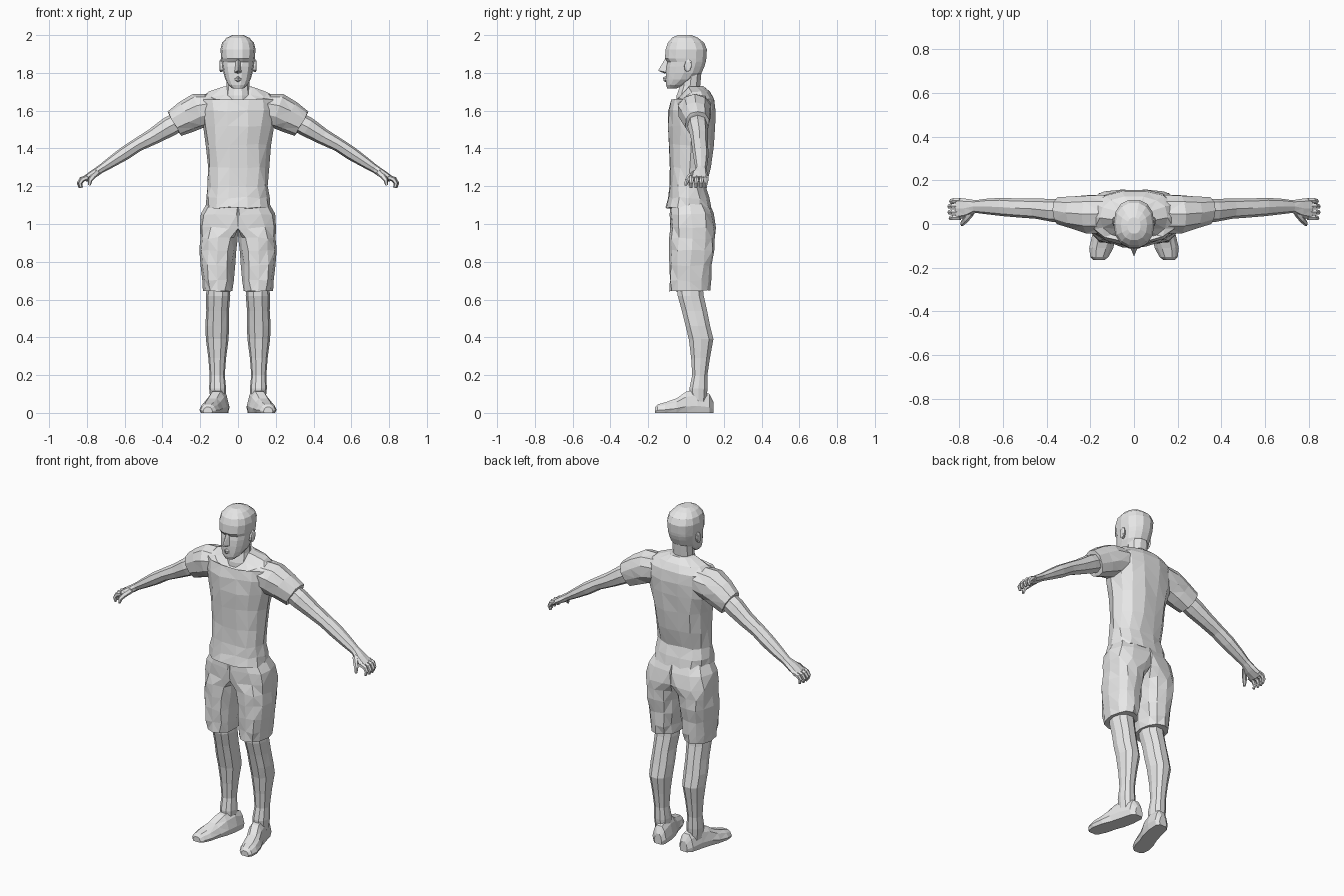
import bpy, bmesh, math, random
from mathutils import Vector

random.seed(4)
grey = bpy.data.materials.new("plain_grey")
grey.diffuse_color = (0.8, 0.8, 0.8, 1)


def finish(name, bm, mirror=False):
    bmesh.ops.remove_doubles(bm, verts=bm.verts, dist=0.0005)
    bmesh.ops.recalc_face_normals(bm, faces=bm.faces)
    bmesh.ops.triangulate(bm, faces=bm.faces)
    mesh = bpy.data.meshes.new(name)
    bm.to_mesh(mesh)
    bm.free()
    mesh.materials.append(grey)
    ob = bpy.data.objects.new(name, mesh)
    bpy.context.collection.objects.link(ob)
    if mirror:
        ob.modifiers.new("mirror", 'MIRROR').use_mirror_merge = False
    return ob


def skin(bm, rings):
    """Bridge successive closed rings of points and cap both ends."""
    loops = [[bm.verts.new(p) for p in ring] for ring in rings]
    n = len(loops[0])
    for a, b in zip(loops, loops[1:]):
        for i in range(n):
            j = (i + 1) % n
            bm.faces.new((a[i], a[j], b[j], b[i]))
    bm.faces.new(loops[0][::-1])
    bm.faces.new(loops[-1])


def oval(c, u, v, ru, rv, n=12, power=1.0, jitter=0.0):
    pts = []
    for i in range(n):
        a = 2 * math.pi * i / n
        co, si = math.cos(a), math.sin(a)
        p = (Vector(c) + Vector(u) * ru * math.copysign(abs(co) ** power, co)
             + Vector(v) * rv * math.copysign(abs(si) ** power, si))
        pts.append(p + Vector([random.uniform(-jitter, jitter) for _ in range(3)]))
    return pts


X, Y = (1, 0, 0), (0, 1, 0)


def limb(bm, sections, n=8, jitter=0.0):
    """Rings square to a path in the xz plane: x, y, z, normal radius, y radius."""
    rings = []
    for i, (x, y, z, rn, ry) in enumerate(sections):
        a = sections[max(i - 1, 0)]
        b = sections[min(i + 1, len(sections) - 1)]
        d = Vector((b[0] - a[0], 0, b[2] - a[2])).normalized()
        rings.append(oval((x, y, z), (-d.z, 0, d.x), Y, rn, ry, n, 0.9, jitter))
    skin(bm, rings)


# Shirt body with a scooped neckline: z, centre y, x radius, y radius, front drop
shirt = [(1.085, .015, .172, .122, 0), (1.14, .015, .168, .112, 0),
         (1.20, .01, .158, .1, 0), (1.30, .02, .162, .11, 0),
         (1.42, .026, .17, .12, 0), (1.52, .03, .188, .128, 0),
         (1.60, .032, .2, .128, 0), (1.66, .035, .2, .116, 0),
         (1.70, .03, .155, .098, .06), (1.728, .015, .075, .08, .09)]
bm = bmesh.new()
rings = []
for z, cy, rx, ry, drop in shirt:
    ring = oval((0, cy, z), X, Y, rx, ry, 14, 0.85, 0.005 if z < 1.65 else 0.002)
    for p in ring:
        p.z += drop * min(0, (p.y - cy) / ry)
    rings.append(ring)
skin(bm, rings)
finish("shirt", bm)

# Sleeves
bm = bmesh.new()
limb(bm, [(.13, .045, 1.61, .08, .09), (.21, .045, 1.598, .094, .09),
          (.27, .052, 1.568, .086, .077), (.338, .06, 1.53, .076, .064)], 10, 0.003)
finish("sleeve", bm, True)

# Bare arms, tapering to the wrist and widening into the palm
bm = bmesh.new()
limb(bm, [(.30, .06, 1.55, .053, .05), (.37, .062, 1.512, .053, .053),
          (.45, .07, 1.463, .043, .046), (.53, .073, 1.42, .036, .043),
          (.60, .078, 1.374, .036, .042), (.67, .08, 1.328, .029, .036),
          (.725, .08, 1.292, .022, .029), (.765, .072, 1.265, .022, .043),
          (.81, .07, 1.238, .017, .05)])
finish("arm", bm, True)

# Curled fingers and thumb
bm = bmesh.new()
for y, reach in ((.03, -.006), (.056, 0), (.083, 0), (.107, -.008)):
    limb(bm, [(.795, y, 1.247, .014, .013), (.83 + reach, y, 1.236, .013, .013),
              (.843 + reach, y - .003, 1.215, .011, .011),
              (.836 + reach, y - .004, 1.192, .007, .008)], 6)
limb(bm, [(.74, .055, 1.278, .016, .018), (.765, .025, 1.256, .016, .016),
          (.783, .006, 1.232, .012, .013), (.787, -.002, 1.205, .007, .008)], 6)
finish("fingers", bm, True)

# Shorts: each half meets at the centre line above the crotch
shorts = [(.645, .107, .02, .073, .105), (.70, .107, .02, .08, .11),
          (.78, .107, .025, .088, .115), (.86, .106, .03, .094, .12),
          (.925, .103, .033, .1, .122), (.98, .05, .035, .155, .122),
          (1.05, .01, .03, .186, .122), (1.11, 0, .02, .165, .105)]
bm = bmesh.new()
rings = []
for z, cx, cy, rx, ry in shorts:
    ring = oval((cx, cy, z), X, Y, rx, ry, 12, 0.8, 0.006 if z < 1.08 else 0)
    for p in ring:
        p.x = max(p.x, 0)
    rings.append(ring)
skin(bm, rings)
finish("shorts", bm, True)

# Lower legs with knee and calf
legs = [(.70, .105, .02, .06, .068), (.62, .105, .025, .064, .072),
        (.54, .108, .045, .06, .07), (.46, .11, .063, .063, .068),
        (.39, .11, .08, .06, .068), (.29, .11, .077, .047, .052),
        (.20, .11, .073, .04, .042), (.13, .108, .066, .045, .05),
        (.06, .105, .065, .04, .045)]
bm = bmesh.new()
skin(bm, [oval((cx, cy, z), X, Y, rx, ry, 10, 0.9) for z, cx, cy, rx, ry in legs])
finish("leg", bm, True)

# Shoes pointing slightly outward: y, centre x, half width, height
shoe = [(.145, .085, .025, .06), (.125, .09, .045, .1), (.06, .1, .053, .125),
        (0, .115, .055, .112), (-.05, .135, .056, .077), (-.11, .15, .055, .056),
        (-.15, .158, .042, .045), (-.165, .16, .025, .03)]
section = [(-.85, 0), (.85, 0), (1, .3), (.75, .75), (.4, 1), (-.4, 1), (-.75, .75), (-1, .3)]
bm = bmesh.new()
skin(bm, [[Vector((cx + a * w, y, b * h)) for a, b in section] for y, cx, w, h in shoe])
finish("shoe", bm, True)

# Neck
bm = bmesh.new()
skin(bm, [oval((0, cy, z), X, Y, rx, ry, 10) for z, cy, rx, ry in
          ((1.60, .01, .075, .07), (1.68, .012, .068, .065),
           (1.73, .022, .06, .056), (1.81, .03, .06, .055))])
finish("neck", bm)

# Head: z, x radius, front y, back y
head = [(1.717, .028, -.1, -.05), (1.735, .05, -.106, -.01), (1.765, .067, -.108, .05),
        (1.80, .077, -.108, .085), (1.835, .083, -.105, .1), (1.858, .086, -.1, .107),
        (1.876, .089, -.114, .11), (1.925, .093, -.11, .113), (1.96, .084, -.098, .098),
        (1.986, .06, -.075, .065), (2.0, .03, -.045, .03)]
bm = bmesh.new()
skin(bm, [oval((0, (f + b) / 2, z), X, Y, rx, (b - f) / 2, 14, 0.88)
          for z, rx, f, b in head])
finish("head", bm)

# Nose and lips as faceted wedges
bm = bmesh.new()
for pts in ([(0, -.112, 1.872), (0, -.148, 1.812), (.021, -.1, 1.803), (-.021, -.1, 1.803),
             (0, -.112, 1.796), (.012, -.095, 1.868), (-.012, -.095, 1.868)],
            [(0, -.122, 1.775), (0, -.118, 1.757), (.028, -.098, 1.765),
             (-.028, -.098, 1.765), (0, -.1, 1.786), (0, -.1, 1.748)]):
    vs = [bm.verts.new(p) for p in pts]
    bmesh.ops.convex_hull(bm, input=vs)
finish("nose_and_lips", bm)

# Ears
bm = bmesh.new()
skin(bm, [oval((x, y, 1.838), Y, (0, .1, 1), ry, rz, 8)
          for x, y, ry, rz in ((.075, .005, .016, .03), (.094, .012, .02, .034),
                               (.098, .014, .012, .024))])
finish("ear", bm, True)
